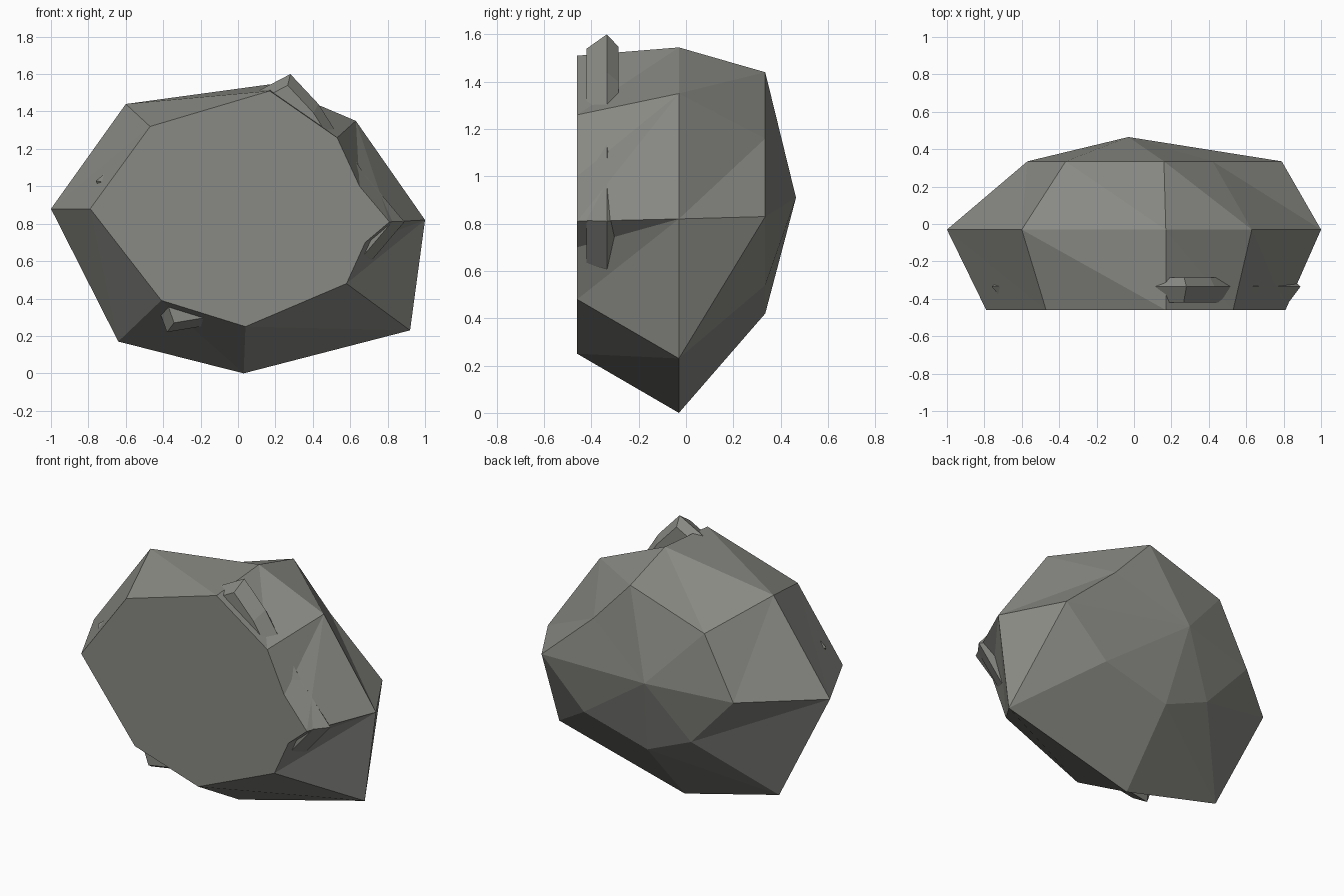
import bpy
import bmesh

if "Cube" in bpy.data.objects:
    bpy.data.objects.remove(bpy.data.objects["Cube"])

stone = bpy.data.materials.new("grey_stone")
stone.diffuse_color = (0.25, 0.25, 0.23, 1)
stone.use_nodes = True
stone.node_tree.nodes["Principled BSDF"].inputs["Base Color"].default_value = stone.diffuse_color

# Ring outlines as (x, z), clockwise seen from the front
FRONT = [(-.79, .88), (-.47, 1.32), (.17, 1.51), (.53, 1.26),
         (.81, .81), (.58, .48), (.04, .25), (-.41, .39)]
MIDDLE = [(-1, .88), (-.60, 1.44), (.17, 1.545), (.63, 1.35),
          (1, .82), (.92, .23), (.03, 0), (-.64, .17)]
BACK = [(-.57, .88), (-.365, 1.27), (.16, 1.44), (.42, 1.16),
        (.79, .83), (.49, .54), (.04, .42), (-.27, .55)]
# Dents in the front edge, keyed by the corner they follow
DENTS = {3: (.65, 1.0), 4: (.68, .70)}
# Rim of the thin shard that breaks through the sides
RIM = [(-.76, 1.03), (-.45, 1.28), (.07, 1.49), (.28, 1.60), (.43, 1.44),
       (.55, 1.25), (.68, 1.06), (.89, .81), (.72, .61), (.5, .46),
       (.04, .24), (-.2, .25), (-.38, .22), (-.43, .36)]


def ring(bm, points, y, scale=1.0, centre=(.1, .85)):
    return [bm.verts.new((centre[0] + (x - centre[0]) * scale, y,
                          centre[1] + (z - centre[1]) * scale)) for x, z in points]


def bridge(bm, a, b, dents=None):
    n = len(a)
    for j in range(n):
        k = (j + 1) % n
        if dents and j in dents:
            bm.faces.new((a[j], dents[j], b[j]))
            bm.faces.new((dents[j], a[k], b[j]))
        else:
            bm.faces.new((a[j], a[k], b[j]))
        bm.faces.new((a[k], b[k], b[j]))


def finish(bm, name):
    bmesh.ops.recalc_face_normals(bm, faces=bm.faces[:])
    mesh = bpy.data.meshes.new(name)
    bm.to_mesh(mesh)
    bm.free()
    mesh.materials.append(stone)
    obj = bpy.data.objects.new(name, mesh)
    bpy.context.collection.objects.link(obj)


# Boulder: flat front, widest middle ring, back ring and rear peak
bm = bmesh.new()
front, middle, back = ring(bm, FRONT, -.46), ring(bm, MIDDLE, -.03), ring(bm, BACK, .335)
dents = {j: bm.verts.new((x, -.46, z)) for j, (x, z) in DENTS.items()}
bridge(bm, front, middle, dents)
bridge(bm, middle, back)
peak = bm.verts.new((-.03, .465, .91))
for j in range(8):
    bm.faces.new((back[j], back[(j + 1) % 8], peak))
outline = []
for j, v in enumerate(front):
    outline += [v, dents[j]] if j in dents else [v]
bm.faces.new(outline)
finish(bm, "boulder")

# Shard: thin lens with a sharp rim
bm = bmesh.new()
near, rim, far = ring(bm, RIM, -.42, .92), ring(bm, RIM, -.335), ring(bm, RIM, -.285, .93)
bridge(bm, near, rim)
bridge(bm, rim, far)
bm.faces.new(near)
bm.faces.new(far)
finish(bm, "shard")
